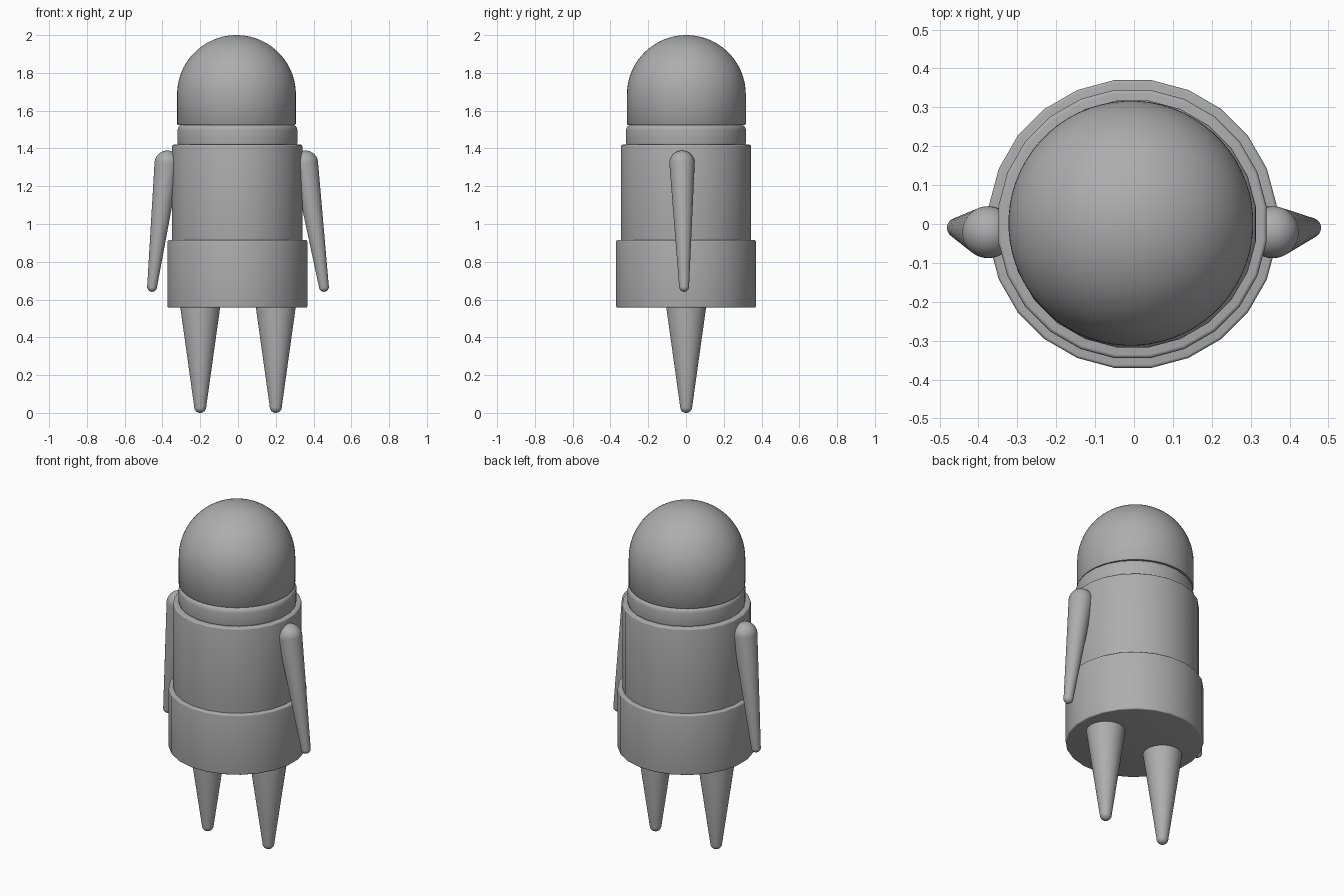
import bpy
import bmesh
from math import pi, sin, cos, radians
from mathutils import Vector, Matrix

cube = bpy.data.objects.get("Cube")
if cube:
    bpy.data.objects.remove(cube, do_unlink=True)

# One neutral grey for the whole figure
GREY = (0.42, 0.42, 0.42, 1.0)
grey = bpy.data.materials.new("plain grey")
grey.use_nodes = True
grey.diffuse_color = GREY
grey.node_tree.nodes["Principled BSDF"].inputs["Base Color"].default_value = GREY


def arc(r, z, start, end, steps=8, x=0.0):
    """Points of a circular arc in the profile plane, angles in degrees."""
    angles = [radians(start + (end - start) * i / steps) for i in range(steps + 1)]
    return [(x + r * cos(a), z + r * sin(a)) for a in angles]


def lathe(name, profile, matrix, sides):
    """Turn a (radius, height) profile round its axis into a closed solid."""
    bm = bmesh.new()
    turn = Matrix.Rotation(pi / sides, 3, 'Z')  # flats face the axes
    verts = [bm.verts.new(turn @ Vector((r, 0, z))) for r, z in profile]
    edges = [bm.edges.new(pair) for pair in zip(verts, verts[1:])]
    bmesh.ops.spin(bm, geom=verts + edges, cent=(0, 0, 0), axis=(0, 0, 1),
                   angle=2 * pi, steps=sides, use_merge=True)
    bmesh.ops.remove_doubles(bm, verts=bm.verts, dist=1e-5)
    bmesh.ops.recalc_face_normals(bm, faces=bm.faces)
    mesh = bpy.data.meshes.new(name)
    bm.to_mesh(mesh)
    bm.free()
    mesh.materials.append(grey)
    obj = bpy.data.objects.new(name, mesh)
    bpy.context.collection.objects.link(obj)
    obj.matrix_world = matrix
    bpy.ops.object.select_all(action='DESELECT')
    obj.select_set(True)
    bpy.context.view_layer.objects.active = obj
    bpy.ops.object.shade_smooth_by_angle(angle=radians(40))
    return obj


def drum(name, radius, bottom, top, bevel, x=0.0, y=0.0, sides=24):
    """Cylinder with rounded rims."""
    rim = radius - bevel
    profile = ([(0, bottom)] + arc(bevel, bottom + bevel, -90, 0, 4, rim)
               + arc(bevel, top - bevel, 0, 90, 4, rim) + [(0, top)])
    return lathe(name, profile, Matrix.Translation((x, y, 0)), sides)


def limb(name, start, end, r_start, r_end):
    """Tapered capsule between two points."""
    start, end = Vector(start), Vector(end)
    axis = end - start
    profile = arc(r_start, 0, -90, 0) + arc(r_end, axis.length, 0, 90)
    turn = axis.to_track_quat('Z', 'Y').to_matrix().to_4x4()
    return lathe(name, profile, Matrix.Translation(start) @ turn, 32)


# Body drums
drum("skirt", 0.373, 0.557, 0.915, 0.008, x=-0.003)
drum("torso", 0.348, 0.88, 1.42, 0.01, x=-0.004)
drum("collar", 0.32, 1.40, 1.527, 0.03, x=-0.003)

# Helmet-like domed head
head_r = 0.315
head_profile = ([(0, 1.525), (head_r - 0.004, 1.525), (head_r, 1.53)]
                + arc(head_r, 2.0 - head_r, 0, 90, 20))
lathe("head", head_profile, Matrix.Translation((-0.008, 0.002, 0)), 64)

# Arms hang slightly outwards, legs taper to small rounded feet
for side, s, shoulder_x in (("left", 1, 0.357), ("right", -1, 0.375)):
    limb(side + "_arm", (s * shoulder_x, -0.021, 1.322),
         (s * 0.455, -0.01, 0.667), 0.067, 0.026)
    limb(side + "_leg", (s * 0.2, 0.001, 0.58),
         (s * 0.2, 0.001, 0.032), 0.109, 0.032)
